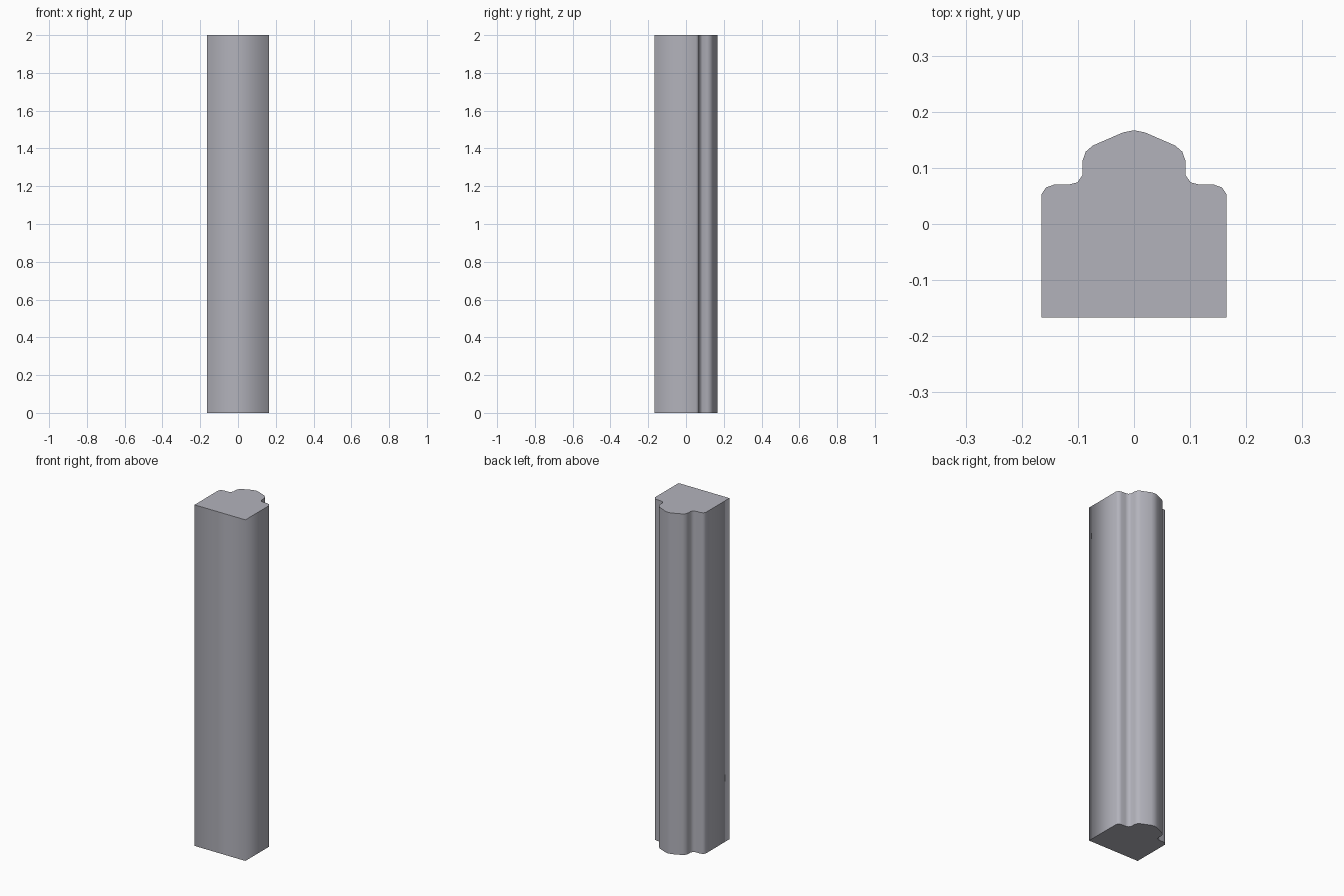
import bpy
import bmesh

if "Cube" in bpy.data.objects:
    bpy.data.objects.remove(bpy.data.objects["Cube"])

HEIGHT = 2.0

# Right half of the moulding cross-section, from the crown round to the flat front
half = [(0.02, 0.163), (0.073, 0.140), (0.086, 0.129), (0.092, 0.112),
        (0.092, 0.087), (0.101, 0.074), (0.118, 0.070), (0.143, 0.070),
        (0.157, 0.065), (0.165, 0.053), (0.165, -0.167)]
profile = [(0.0, 0.167)] + half + [(-x, y) for x, y in reversed(half)]

# Moulded post: profile extruded straight up
bm = bmesh.new()
base = bm.faces.new([bm.verts.new((x, y, 0.0)) for x, y in profile])
top = bmesh.ops.extrude_face_region(bm, geom=[base], use_keep_orig=True)["geom"]
bmesh.ops.translate(bm, vec=(0, 0, HEIGHT),
                    verts=[g for g in top if isinstance(g, bmesh.types.BMVert)])
bmesh.ops.recalc_face_normals(bm, faces=bm.faces)

# Sides shade smoothly all the way round; only the end caps have sharp rims
for face in bm.faces:
    face.smooth = True
for edge in bm.edges:
    edge.smooth = abs(edge.verts[0].co.z - edge.verts[1].co.z) > 0.01

mesh = bpy.data.meshes.new("moulded_post")
bm.to_mesh(mesh)
bm.free()
post = bpy.data.objects.new("moulded_post", mesh)
bpy.context.collection.objects.link(post)

# Dark bluish grey finish
finish = bpy.data.materials.new("slate_grey")
finish.diffuse_color = (0.45, 0.45, 0.50, 1.0)
finish.use_nodes = True
finish.node_tree.nodes["Principled BSDF"].inputs["Base Color"].default_value = finish.diffuse_color
mesh.materials.append(finish)
